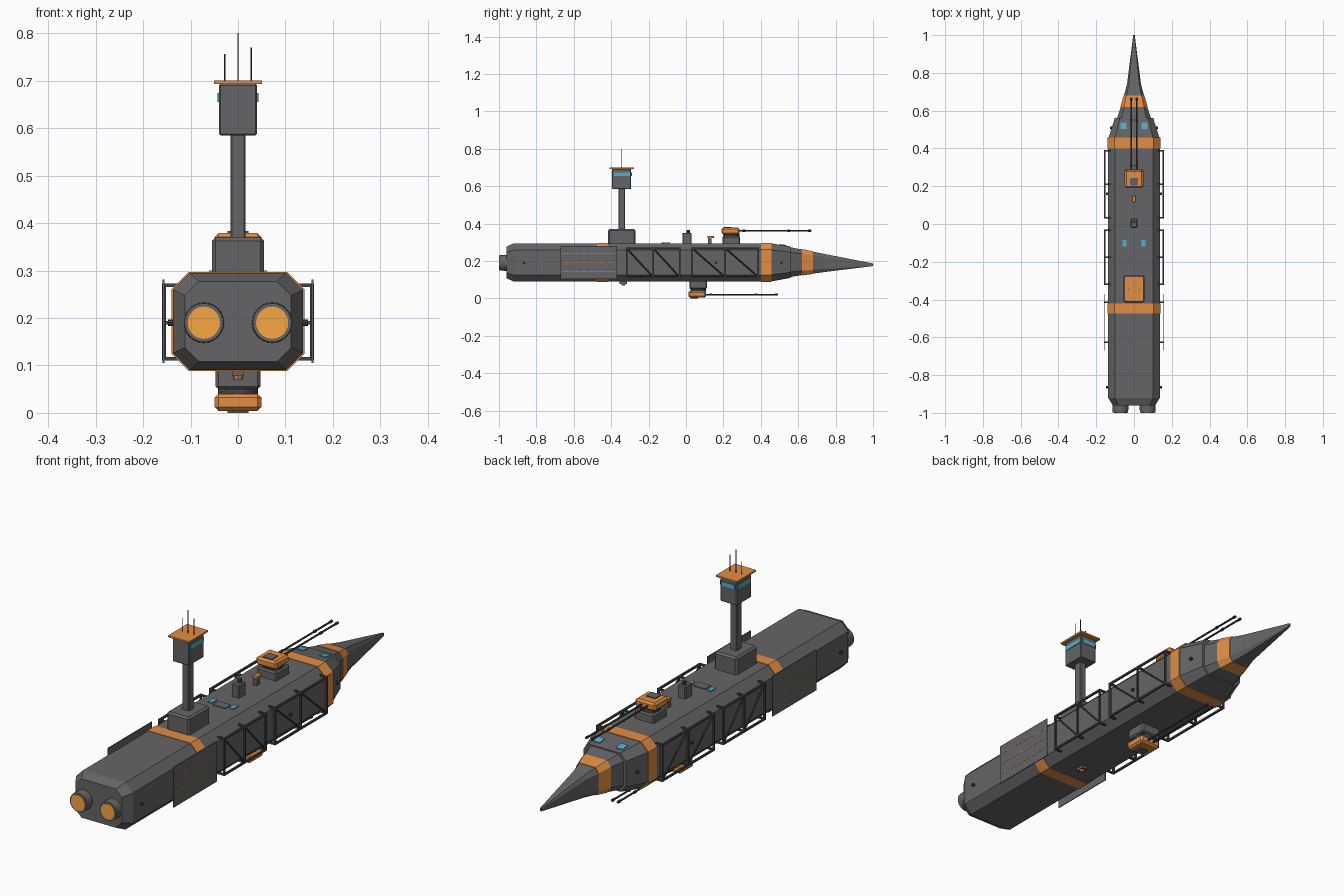
import bpy, bmesh, math
from mathutils import Vector, Matrix

if "Cube" in bpy.data.objects:
    bpy.data.objects.remove(bpy.data.objects["Cube"])


def material(name, rgb):
    m = bpy.data.materials.new(name)
    m.diffuse_color = (*rgb, 1)
    m.use_nodes = True
    m.node_tree.nodes["Principled BSDF"].inputs["Base Color"].default_value = m.diffuse_color
    return m


ORANGE = material("orange_paint", (0.75, 0.27, 0.06))
GLOW = material("engine_glow", (0.95, 0.38, 0.06))
BLUE = material("window_glass", (0.10, 0.42, 0.58))
DARK = material("dark_metal", (0.06, 0.06, 0.065))
GREY = material("hull_grey", (0.13, 0.13, 0.135))


def finish(name, bm, mat=GREY, bevel=0):
    bmesh.ops.recalc_face_normals(bm, faces=bm.faces)
    me = bpy.data.meshes.new(name)
    bm.to_mesh(me)
    bm.free()
    ob = bpy.data.objects.new(name, me)
    bpy.context.collection.objects.link(ob)
    me.materials.append(mat)
    if bevel:
        mod = ob.modifiers.new("bevel", 'BEVEL')
        mod.width, mod.segments = bevel, 1
    return ob


def add_box(bm, x, y, z):
    """Box from (min, max) ranges."""
    c = [(a + b) / 2 for a, b in (x, y, z)]
    s = [b - a for a, b in (x, y, z)]
    bmesh.ops.create_cube(bm, size=1, matrix=Matrix.Translation(c) @ Matrix.Diagonal((*s, 1)))


def box(name, x, y, z, mat=GREY, bevel=0):
    bm = bmesh.new()
    add_box(bm, x, y, z)
    return finish(name, bm, mat, bevel)


def add_rod(bm, a, b, r, sides=8, r2=None):
    a, b = Vector(a), Vector(b)
    d = b - a
    rot = d.to_track_quat('Z', 'Y').to_matrix().to_4x4()
    bmesh.ops.create_cone(bm, cap_ends=True, segments=sides, radius1=r, radius2=r if r2 is None else r2,
                          depth=d.length, matrix=Matrix.Translation((a + b) / 2) @ rot)


def rod(name, a, b, r, mat=GREY, sides=8, r2=None):
    bm = bmesh.new()
    add_rod(bm, a, b, r, sides, r2)
    ob = finish(name, bm, mat)
    if sides > 10:
        for p in ob.data.polygons:
            p.use_smooth = len(p.vertices) == 4
        ob.data.set_sharp_from_angle(angle=math.radians(35))
    return ob


def loft(name, sections, mat=GREY):
    """Chamfered octagon sections: (y, half width, bottom, top)."""
    bm = bmesh.new()
    rings = []
    for y, w, b, t in sections:
        cx, cz = w * 0.26, (t - b) * 0.175
        pts = [(w - cx, t), (w, t - cz), (w, b + cz), (w - cx, b),
               (cx - w, b), (-w, b + cz), (-w, t - cz), (cx - w, t)]
        rings.append([bm.verts.new((x, y, z)) for x, z in pts])
    for r, q in zip(rings, rings[1:]):
        for i in range(8):
            j = (i + 1) % 8
            bm.faces.new((r[i], r[j], q[j], q[i]))
    bm.faces.new(rings[0])
    bm.faces.new(rings[-1])
    return finish(name, bm, mat)


# Hull and nose
B, T, W = 0.09, 0.295, 0.137
loft("hull", [(-0.96, 0.112, 0.108, 0.277), (-0.92, W, B, T), (0.45, W, B, T), (0.56, 0.102, 0.11, 0.278)])
NOSE = [(0.56, 0.09, 0.115, 0.273), (0.62, 0.07, 0.125, 0.262), (0.68, 0.053, 0.133, 0.25),
        (0.74, 0.037, 0.141, 0.238), (1.0, 0.004, 0.173, 0.187)]
loft("nose_cone", NOSE)
loft("nose_band", [(y, w + 0.002, b - 0.002, t + 0.002) for y, w, b, t in NOSE[1:3]], ORANGE)
for name, y0, y1 in (("rear_band", -0.475, -0.42), ("front_band", 0.4, 0.457)):
    loft(name, [(y, W + 0.003, B - 0.002, T + 0.002) for y in (y0, y1)], ORANGE)

# Engines, thrusters, side trusses and panels on both sides
for s, side in ((1, "right"), (-1, "left")):
    def sx(a, b):
        return tuple(sorted((s * a, s * b)))

    ex = s * 0.072
    rod(f"engine_{side}", (ex, -0.95, 0.19), (ex, -0.997, 0.19), 0.043, sides=24, r2=0.041)
    rod(f"engine_glow_{side}", (ex, -0.99, 0.19), (ex, -1.0, 0.19), 0.034, GLOW, 24)
    for y, x in ((-0.865, W), (0.16, W), (0.51, 0.118)):
        rod(f"thruster_{side}", (s * (x - 0.01), y, 0.19), (s * (x + 0.01), y, 0.19), 0.007, DARK)

    for n, (y0, y1) in enumerate(((-0.318, -0.034), (0.032, 0.387))):
        bm = bmesh.new()
        z0, z1, X, h = 0.114, 0.269, 0.156, 0.004
        ym = (y0 + y1) / 2
        for z in (z0, z1):
            add_box(bm, sx(X - h, X + h), (y0 - h, y1 + h), (z - h, z + h))
        for y in (y0, ym, y1):
            add_box(bm, sx(X - h, X + h), (y - h, y + h), (z0, z1))
            for z in (z0, z1):
                add_box(bm, sx(0.125, X), (y - h, y + h), (z - h, z + h))
        for a, b in ((y0, ym), (ym, y1)):
            add_rod(bm, (s * X, a, z1), (s * X, b, z0), 0.004, 6)
        finish(f"side_truss_{side}_{n}", bm, DARK)

    box(f"side_panel_{side}", sx(0.155, 0.159), (-0.67, -0.37), (0.105, 0.281))
    bm = bmesh.new()
    for z in (0.146, 0.193, 0.24):
        for k in range(6):
            y = -0.66 + k * 0.048
            add_box(bm, sx(0.158, 0.160), (y, y + 0.038), (z - 0.0015, z + 0.0015))
    finish(f"panel_stripes_{side}", bm, ORANGE)
    bm = bmesh.new()
    for y in (-0.625, -0.415):
        add_box(bm, sx(0.13, 0.156), (y - 0.004, y + 0.004), (0.186, 0.194))
    finish(f"panel_mounts_{side}", bm, DARK)

    # Deck and cockpit windows
    box(f"deck_window_{side}", sx(0.041, 0.061), (-0.12, -0.085), (0.29, 0.3), BLUE)
    ob = box(f"cockpit_window_{side}", (-0.016, 0.016), (-0.018, 0.018), (-0.004, 0.003), BLUE)
    ob.location = (s * 0.055, 0.52, 0.285)
    ob.rotation_euler.x = -math.atan2(0.017, 0.11)
    # Tower side window
    box(f"tower_window_{side}", sx(0.036, 0.043), (-0.386, -0.296), (0.655, 0.674), BLUE)

# Command tower
TY = -0.344
box("tower_base", (-0.055, 0.055), (-0.416, -0.27), (0.28, 0.37), GREY, 0.008)
box("tower_mast", (-0.016, 0.016), (TY - 0.018, TY + 0.018), (0.36, 0.59), GREY, 0.003)
box("tower_cabin", (-0.04, 0.04), (-0.395, -0.293), (0.585, 0.693), GREY, 0.003)
box("tower_front_window", (-0.032, 0.032), (-0.296, -0.290), (0.655, 0.674), BLUE)
box("tower_roof", (-0.051, 0.051), (-0.41, -0.278), (0.693, 0.7), ORANGE)
for x, z in ((-0.028, 0.756), (0, 0.8), (0.028, 0.77)):
    rod("antenna", (x, TY, 0.695), (x, TY, z), 0.0018, DARK, 6)


# Twin-gun turrets: d is +1 above the hull, -1 below
def turret(name, y, zh, d):
    def rz(a, b):
        return tuple(sorted((zh + d * a, zh + d * b)))

    box(name + "_base", (-0.047, 0.047), (y - 0.047, y + 0.047), rz(-0.01, 0.038), GREY, 0.006)
    rod(name + "_ring", (0, y, zh + d * 0.036), (0, y, zh + d * 0.052), 0.042, DARK, 16)
    box(name + "_head", (-0.049, 0.049), (y - 0.052, y + 0.042), rz(0.048, 0.084), ORANGE, 0.008)
    box(name + "_hatch", (-0.022, 0.022), (y - 0.04, y + 0.0), rz(0.08, 0.088), GREY)
    zb = zh + d * 0.067
    bm = bmesh.new()
    for x in (-0.014, 0.014):
        add_rod(bm, (x, y + 0.03, zb), (x, y + 0.427, zb), 0.004)
        for k in (0.06, 0.30, 0.41):
            add_rod(bm, (x, y + k, zb), (x, y + k + 0.014, zb), 0.006)
    finish(name + "_barrels", bm, DARK)


turret("upper_turret", 0.243, T, 1)
turret("lower_turret", 0.065, 0.088, -1)

# Deck fittings
box("deck_vent", (-0.018, 0.018), (-0.02, 0.03), (0.29, 0.35), GREY, 0.004)
rod("vent_cap", (0, 0.012, 0.345), (0, 0.012, 0.365), 0.009, DARK)
box("deck_plate", (-0.03, 0.03), (-0.13, -0.09), (0.29, 0.298))
box("sensor_post", (-0.009, 0.009), (0.117, 0.137), (0.29, 0.328))
box("sensor_head", (-0.011, 0.011), (0.115, 0.15), (0.322, 0.335), ORANGE, 0.002)
box("belly_sensor_mount", (-0.013, 0.013), (-0.355, -0.315), (0.078, 0.092))
rod("belly_sensor", (0, -0.335, 0.08), (0, -0.335, 0.069), 0.012, ORANGE, 8, 0.009)
